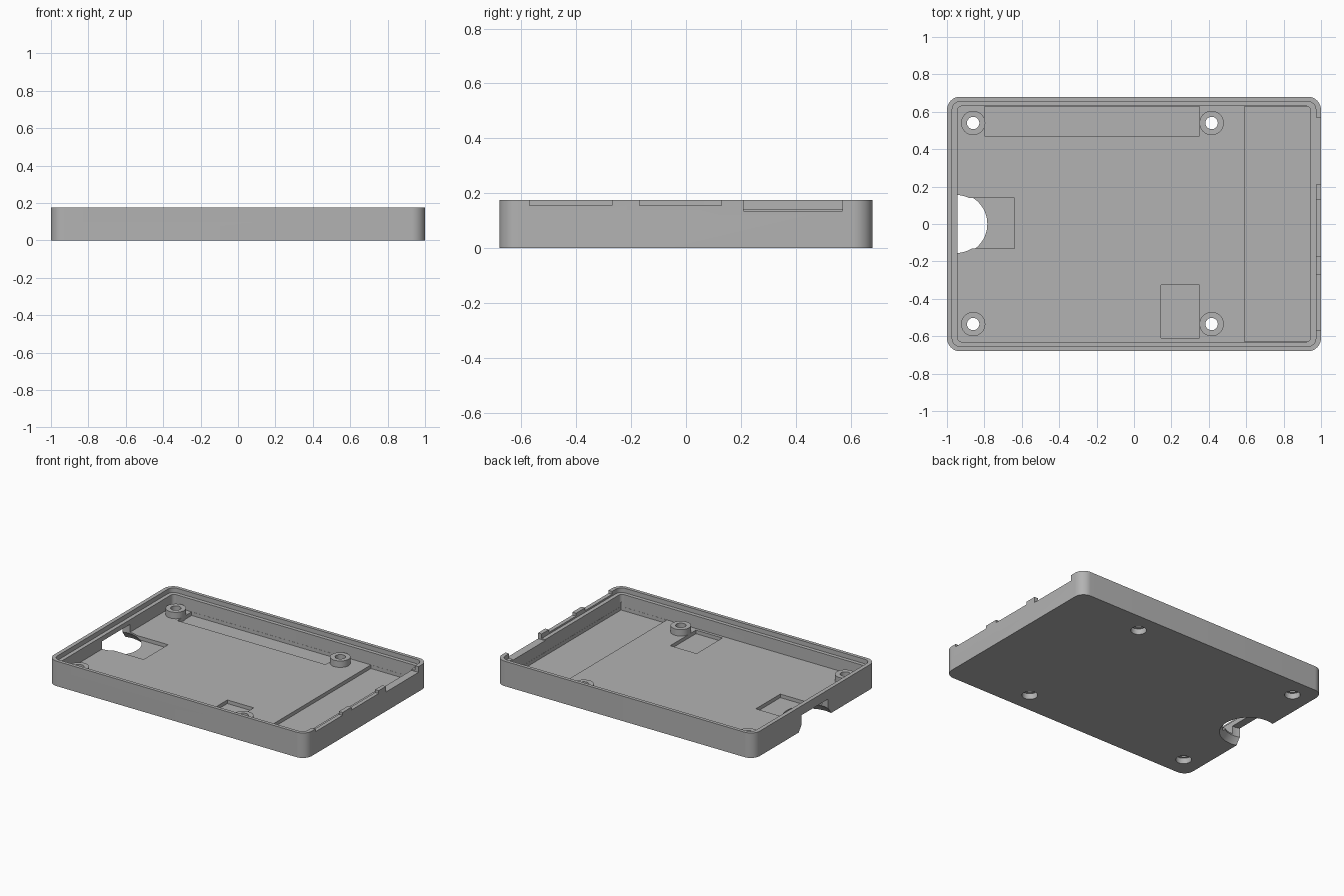
import bpy
import math

cube = bpy.data.objects.get("Cube")
if cube:
    bpy.data.objects.remove(cube, do_unlink=True)

grey = bpy.data.materials.new("plain grey plastic")
grey.use_nodes = True
GREY = (0.45, 0.45, 0.45, 1)
grey.diffuse_color = GREY
grey.node_tree.nodes["Principled BSDF"].inputs["Base Color"].default_value = GREY


def loft(name, loops):
    """Closed solid joining loops that have equal numbers of points."""
    n = len(loops[0])
    verts = [p for loop in loops for p in loop]
    faces = [tuple(reversed(range(n))), tuple(range(len(verts) - n, len(verts)))]
    for k in range(len(loops) - 1):
        for i in range(n):
            a, b = k * n + i, k * n + (i + 1) % n
            faces.append((a, b, b + n, a + n))
    mesh = bpy.data.meshes.new(name)
    mesh.from_pydata(verts, [], faces)
    mesh.materials.append(grey)
    obj = bpy.data.objects.new(name, mesh)
    bpy.context.collection.objects.link(obj)
    return obj


def rounded_slab(name, hx, hy, radius, z0, z1, steps=12):
    outline = []
    for q, (sx, sy) in enumerate(((1, 1), (-1, 1), (-1, -1), (1, -1))):
        for i in range(steps + 1):
            a = (q + i / steps) * math.pi / 2
            outline.append((sx * (hx - radius) + radius * math.cos(a),
                            sy * (hy - radius) + radius * math.sin(a)))
    return loft(name, [[(x, y, z) for x, y in outline] for z in (z0, z1)])


def block(name, x0, x1, y0, y1, z0, z1):
    return loft(name, [[(x0, y0, z), (x1, y0, z), (x1, y1, z), (x0, y1, z)]
                       for z in (z0, z1)])


def round_post(name, x, y, rings, n=40):
    angles = [2 * math.pi * i / n for i in range(n)]
    return loft(name, [[(x + r * math.cos(a), y + r * math.sin(a), z)
                        for a in angles] for r, z in rings])


def combine(target, tool, operation="DIFFERENCE"):
    """Apply a boolean and discard the tool."""
    tool.hide_render = True
    mod = target.modifiers.new("shape", "BOOLEAN")
    mod.operation, mod.solver, mod.object = operation, "EXACT", tool
    bpy.context.view_layer.update()
    graph = bpy.context.evaluated_depsgraph_get()
    mesh = bpy.data.meshes.new_from_object(target.evaluated_get(graph))
    target.modifiers.clear()
    target.data = mesh
    bpy.data.objects.remove(tool, do_unlink=True)


HEIGHT, FLOOR, LOW, LEDGE, ABOVE = 0.175, 0.055, 0.03, 0.143, 0.25

# Tray shell with a stepped inner rim
tray = rounded_slab("case_tray", 1.0, 0.68, 0.07, 0, HEIGHT)
combine(tray, rounded_slab("cavity", 0.945, 0.63, 0.025, FLOOR, ABOVE))
combine(tray, rounded_slab("rim_step", 0.972, 0.656, 0.045, LEDGE, ABOVE))

# Lowered floor areas
for x0, x1, y0, y1 in ((0.59, 0.944, -0.629, 0.629), (-0.8, 0.35, 0.47, 0.629),
                       (0.145, 0.35, -0.61, -0.325), (-0.9, -0.64, -0.13, 0.14)):
    combine(tray, block("floor_pocket", x0, x1, y0, y1, LOW, 0.09))

# Screw standoffs with recessed holes
for x in (-0.86, 0.415):
    for y in (-0.535, 0.54):
        combine(tray, round_post("standoff", x, y, ((0.065, 0.015), (0.065, 0.1))), "UNION")
        combine(tray, round_post("screw_hole", x, y, ((0.033, -0.1), (0.033, ABOVE))))
        combine(tray, round_post("screw_recess", x, y, ((0.05, -0.1), (0.05, 0.04))))

# Card access scoop under the right wall, flared downward
combine(tray, round_post("card_scoop", -0.95, 0,
                         ((0.19, -0.01), (0.18, 0.01), (0.155, 0.045), (0.155, 0.11)), 64))

# Side port notches
for y0, y1, z in ((0.21, 0.57, 0.135), (-0.17, 0.13, 0.155), (-0.57, -0.27, 0.155)):
    combine(tray, block("side_port", 0.93, 1.1, y0, y1, z, ABOVE))


# Front port notches, flared toward the outside
def flared(name, outline_at):
    loops = [[(x, y, z) for x, z in outline_at(grow)]
             for y, grow in ((-0.705, 2), (-0.655, 0), (-0.6, 0))]
    return loft(name, loops)


for x0, x1, z, flare in ((-0.797, -0.588, 0.13, 0.02), (-0.448, -0.283, 0.13, 0.025),
                         (-0.152, 0.014, 0.13, 0.025)):
    combine(tray, flared("front_port", lambda g: (
        (x0 - g * flare, z - g * 0.018), (x1 + g * flare, z - g * 0.018),
        (x1 + g * flare, ABOVE), (x0 - g * flare, ABOVE))))
combine(tray, flared("jack_port", lambda g: [
    (0.25 + (0.066 + g * 0.022) * math.cos(2 * math.pi * i / 48),
     0.2 + (0.066 + g * 0.022) * math.sin(2 * math.pi * i / 48)) for i in range(48)]))

# Smooth curved bands, flat panels
for face in tray.data.polygons:
    face.use_smooth = face.area < 0.01
tray.data.set_sharp_from_angle(angle=math.radians(30))
